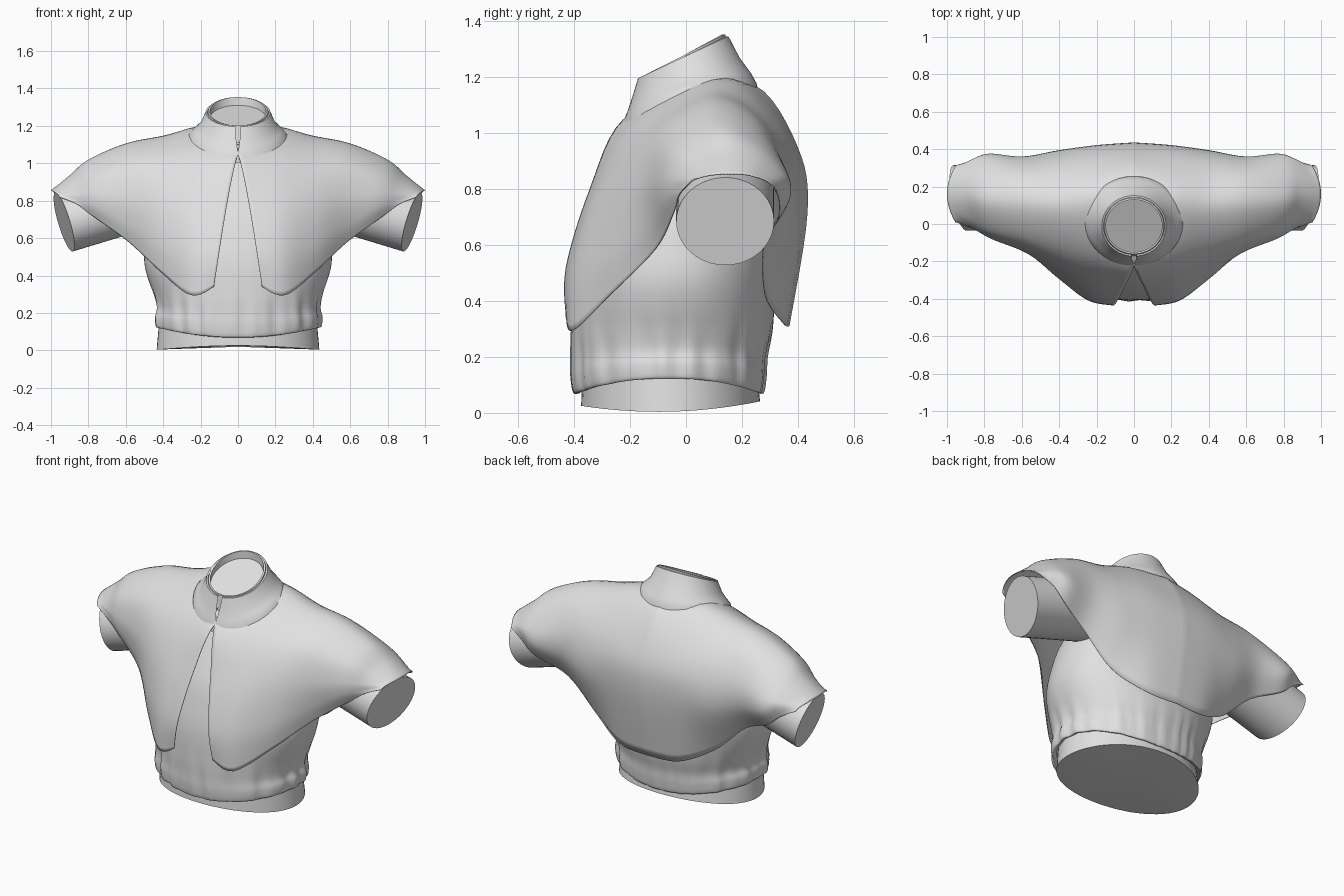
import bpy
import bmesh
from math import sin, cos, pi, exp, copysign
from mathutils import Vector

cube = bpy.data.objects.get("Cube")
if cube:
    bpy.data.objects.remove(cube, do_unlink=True)

grey = bpy.data.materials.new("light grey")
grey.use_nodes = True
grey.diffuse_color = (0.75, 0.75, 0.75, 1)
grey.node_tree.nodes["Principled BSDF"].inputs["Base Color"].default_value = grey.diffuse_color


def spline(points, steps):
    """Smooth curve passing through all the points."""
    padded = [points[0]] + list(points) + [points[-1]]
    curve = []
    for a, b, c, d in zip(padded, padded[1:], padded[2:], padded[3:]):
        for i in range(steps):
            t = i / steps
            curve.append(b + (c - a) * t / 2 + (a - b * 2.5 + c * 2 - d / 2) * t ** 2
                         + ((b - c) * 3 + d - a) * t ** 3 / 2)
    return curve + [points[-1]]


def loft(name, rings, closed=True, cap_start=False, cap_end=False, upward=False):
    """Skin a list of equally long point rows."""
    bm = bmesh.new()
    rows = [[bm.verts.new(p) for p in ring] for ring in rings]
    count = len(rows[0])
    for low, high in zip(rows, rows[1:]):
        for i in range(count if closed else count - 1):
            j = (i + 1) % count
            bm.faces.new((low[i], low[j], high[j], high[i]))
    for wanted, row in ((cap_start, rows[0]), (cap_end, rows[-1])):
        if wanted:
            middle = bm.verts.new(sum((v.co for v in row), Vector()) / count)
            for i in range(count):
                bm.faces.new((row[i], row[(i + 1) % count], middle))
    bmesh.ops.recalc_face_normals(bm, faces=bm.faces)
    bm.normal_update()
    if upward and sum(f.normal.z for f in bm.faces) < 0:
        bmesh.ops.reverse_faces(bm, faces=bm.faces)
    mesh = bpy.data.meshes.new(name)
    bm.to_mesh(mesh)
    bm.free()
    mesh.materials.append(grey)
    obj = bpy.data.objects.new(name, mesh)
    bpy.context.collection.objects.link(obj)
    bpy.ops.object.select_all(action="DESELECT")
    obj.select_set(True)
    bpy.context.view_layer.objects.active = obj
    bpy.ops.object.shade_smooth_by_angle(angle=0.7)
    return obj


def oval(centre, rx, ry, z, tilt=0, gap=0, saddle=0, count=64, square=1):
    """Ring around z, with an optional front opening and raised sides."""
    span = 2 * pi - 2 * gap
    steps = count - 1 if gap else count
    ring = []
    for i in range(count):
        a = -pi / 2 + gap + span * i / steps
        c, s = (copysign(abs(v) ** square, v) for v in (cos(a), sin(a)))
        ring.append(Vector((rx * c, centre + ry * s, z + tilt * s + saddle * c * c)))
    return ring


# Gathered blouse body: height, front, back, half width
body_profile = [Vector(p) for p in (
    (0.08, -0.37, 0.25, 0.42), (0.07, -0.4, 0.275, 0.44), (0.13, -0.41, 0.285, 0.445),
    (0.2, -0.41, 0.29, 0.435), (0.3, -0.41, 0.31, 0.455), (0.46, -0.4, 0.32, 0.5),
    (0.6, -0.37, 0.33, 0.49), (0.75, -0.32, 0.34, 0.45), (0.95, -0.21, 0.28, 0.32),
    (1.06, -0.13, 0.18, 0.14))]
body_rings = []
for z, front, back, half in spline(body_profile, 5):
    ring = []
    for p in oval((front + back) / 2, half, (back - front) / 2, z, count=128, square=0.93):
        angle = Vector((p.x, p.y)).angle_signed(Vector((1, 0)))
        pleat = sin(19 * angle + 2 * sin(3 * angle)) + 0.6 * sin(31 * angle + 5 * z)
        scale = 1 + 0.012 * pleat * exp(-((z - 0.15) / 0.14) ** 2)
        lift = 0.07 * (p.x / 0.44) ** 2 * max(0, 1 - z / 0.35)
        ring.append(Vector((p.x * scale, p.y * scale, z + lift)))
    body_rings.append(ring)
loft("blouse_body", body_rings, cap_end=True)

# Waistband with a gently curved lower rim
band_rings = [oval(-0.055, 0.435, 0.32, 0.02), oval(-0.06, 0.42, 0.31, 0.17)]
for p in band_rings[0]:
    p.z = 0.004 + 0.28 * (p.y + 0.1) ** 2
loft("waistband", band_rings, cap_start=True)

# Short cape: sections from front hem over the shoulder to back hem
stations = {
    0: ((-.43, .34), (-.43, .52), (-.345, .8), (-.225, 1.05), (.02, 1.14),
        (.25, 1.17), (.4, .95), (.435, .72), (.37, .31)),
    .2: ((-.405, .295), (-.4, .52), (-.32, .8), (-.18, 1.045), (.06, 1.185),
         (.22, 1.165), (.385, .95), (.42, .72), (.35, .32)),
    .4: ((-.275, .42), (-.285, .57), (-.24, .82), (-.13, 1.02), (.08, 1.145),
         (.24, 1.09), (.365, .92), (.39, .7), (.285, .42)),
    .6: ((-.11, .585), (-.14, .68), (-.145, .83), (-.08, 1), (.1, 1.105),
         (.25, 1.05), (.345, .9), (.355, .75), (.28, .6)),
    .8: ((-.045, .715), (-.075, .77), (-.075, .85), (-.025, .945), (.12, 1.02),
         (.26, .97), (.355, .87), (.375, .78), (.33, .69)),
    .9: ((-.025, .78), (-.025, .8), (-.02, .84), (.03, .895), (.14, .935),
         (.25, .915), (.33, .86), (.35, .82), (.335, .76)),
    1: ((.01, .82), (.02, .83), (.04, .84), (.08, .85), (.13, .855),
        (.2, .855), (.25, .845), (.29, .83), (.315, .81)),
}
sections = [spline([Vector((x, y, z)) for y, z in row], 6) for x, row in stations.items()]
columns = [spline(column, 6) for column in zip(*sections)]
for column in columns:
    start = column[0].copy()
    opening = 0.13 * max(0, (1.05 - start.z) / 0.72) ** 0.8 if start.y < 0 else 0
    for p in column:
        # Round the shoulder ends and part the front
        p.x *= 1 - 2 * (p.y - 0.16) ** 2 * p.x ** 4
        p.x += opening * (1 - p.x) ** 4
cape = loft("shoulder_cape", columns, closed=False, upward=True)
mirror = cape.modifiers.new("mirror", "MIRROR")
mirror.merge_threshold = 0.0005
thickness = cape.modifiers.new("thickness", "SOLIDIFY")
thickness.thickness = 0.004
thickness.offset = -1

# Arm stubs, cut flat at the ends
shoulder, cuff = Vector((0.42, 0.14, 0.84)), Vector((0.93, 0.14, 0.685))
for side, label in ((1, "left"), (-1, "right")):
    rings = []
    for k in range(7):
        t = k / 6
        ring = []
        for i in range(40):
            a = 2 * pi * i / 40
            p = shoulder.lerp(cuff, t) + Vector((0.045 * sin(a) + 0.033 * cos(a),
                                                0.175 * cos(a), 0.157 * sin(a)))
            ring.append(Vector((p.x * side, p.y, p.z)))
        rings.append(ring)
    loft(label + "_arm", rings, cap_end=True)

# Standing collar with a front notch, its lining and the closed neck
collar = [oval(0.015, 0.275, 0.245, 1.07, 0.065, 0.004),
          oval(0.015, 0.262, 0.238, 1.112, 0.066, 0.004, 0.045),
          oval(0.012, 0.235, 0.222, 1.145, 0.068, 0.012, 0.035),
          oval(0, 0.2, 0.192, 1.2, 0.07, 0.05, 0.01),
          oval(-0.01, 0.172, 0.162, 1.272, 0.075, 0.08),
          oval(-0.01, 0.163, 0.153, 1.272, 0.075, 0.08),
          oval(0, 0.185, 0.178, 1.19, 0.07, 0.05)]
loft("collar", collar, closed=False)
loft("collar_lining", [oval(0, 0.18, 0.17, 1.18, 0.07),
                       oval(-0.01, 0.16, 0.15, 1.278, 0.076),
                       oval(-0.01, 0.15, 0.14, 1.278, 0.076),
                       oval(-0.01, 0.15, 0.14, 1.2, 0.07)])
loft("neck", [oval(-0.01, 0.15, 0.14, 1.16, 0.06),
              oval(-0.01, 0.15, 0.14, 1.24, 0.07)], cap_end=True)
